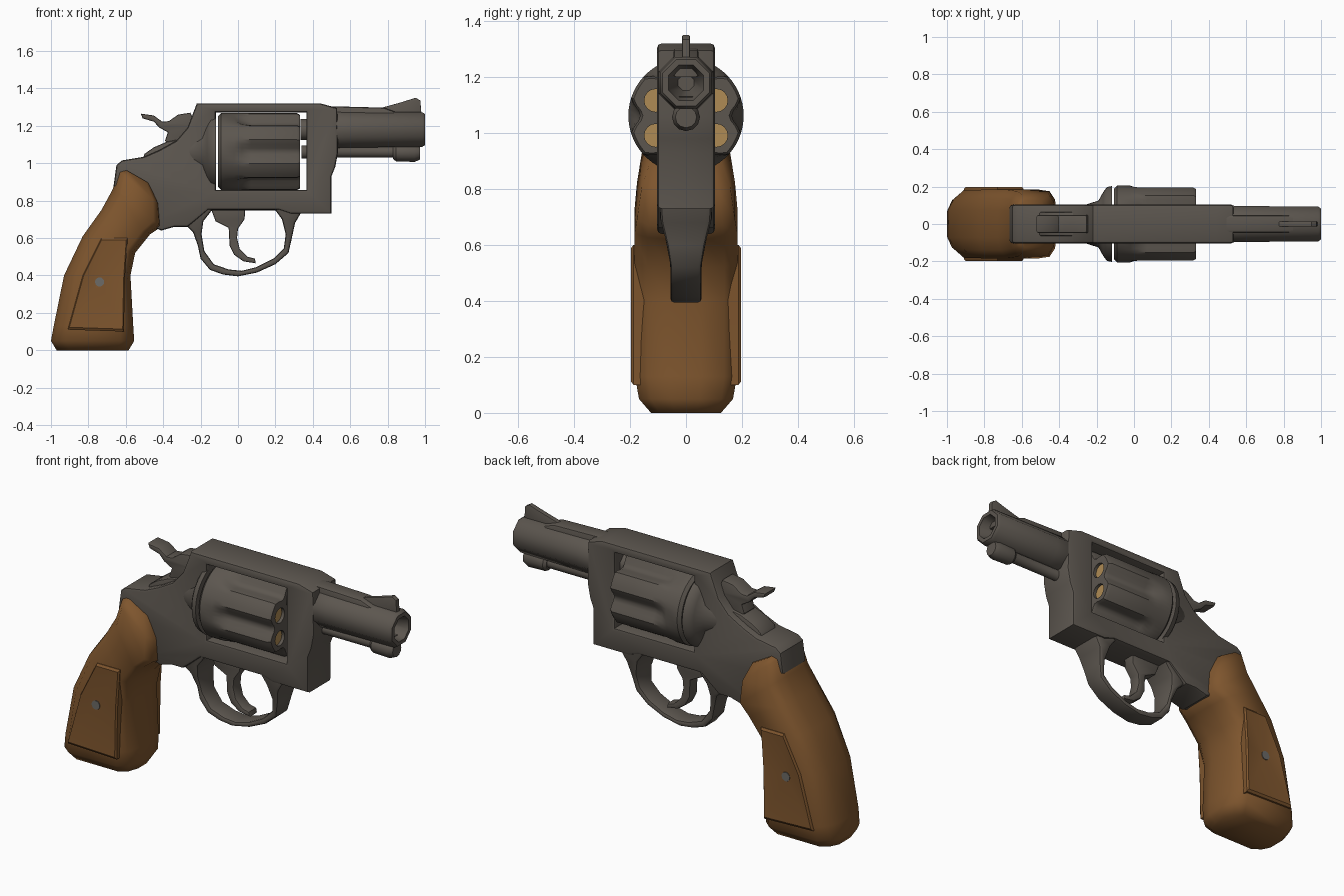
import bpy, bmesh, math
from mathutils import Vector

if "Cube" in bpy.data.objects:
    bpy.data.objects.remove(bpy.data.objects["Cube"])


def material(name, rgb):
    m = bpy.data.materials.new(name)
    m.diffuse_color = (*rgb, 1)
    m.use_nodes = True
    m.node_tree.nodes["Principled BSDF"].inputs["Base Color"].default_value = m.diffuse_color
    return m


METAL = material("gunmetal", (0.107, 0.093, 0.078))
WOOD = material("brown wood", (0.21, 0.092, 0.027))
BRASS = material("brass", (0.43, 0.26, 0.09))
STEEL = material("grey steel", (0.15, 0.145, 0.135))


def add(name, mesh, mats, angle):
    mesh.name = name
    mesh.materials.clear()
    for m in mats:
        mesh.materials.append(m)
    mesh.shade_smooth()
    mesh.set_sharp_from_angle(angle=math.radians(angle))
    ob = bpy.data.objects.new(name, mesh)
    bpy.context.collection.objects.link(ob)
    return ob


def loft(name, rings, mats, angle=35, rule=None):
    """Skin a list of equal rings and cap both ends."""
    bm = bmesh.new()
    vs = [[bm.verts.new(p) for p in r] for r in rings]
    n = len(vs[0])
    for a, b in zip(vs, vs[1:]):
        for i in range(n):
            f = bm.faces.new((a[i], a[(i + 1) % n], b[(i + 1) % n], b[i]))
            if rule:
                f.material_index = rule(i)
    bm.faces.new(vs[0])
    bm.faces.new(vs[-1])
    bmesh.ops.recalc_face_normals(bm, faces=bm.faces)
    me = bpy.data.meshes.new(name)
    bm.to_mesh(me)
    bm.free()
    return add(name, me, mats, angle)


def lathe(name, profile, y, z, mat=METAL, n=24, angle=35, flute=None):
    """Turn (x, radius) points around an axis along x."""
    rings = []
    for j, (x, r) in enumerate(profile):
        ring = []
        for i in range(n):
            a = 2 * math.pi * (i + (0.5 if n == 8 else 0)) / n
            rr = r - (flute[j] * max(0, math.cos(6 * a)) ** 0.8 if flute else 0)
            ring.append((x, y + rr * math.cos(a), z + rr * math.sin(a)))
        rings.append(ring)
    return loft(name, rings, [mat], angle)


def baked(ob):
    dg = bpy.context.evaluated_depsgraph_get()
    return bpy.data.meshes.new_from_object(ob.evaluated_get(dg))


def plate(name, loops, half, bevel, mat=METAL, angle=35):
    """Side-view outline (with optional holes) extruded to +-half with rounded rims."""
    cu = bpy.data.curves.new(name, 'CURVE')
    cu.dimensions = '2D'
    cu.fill_mode = 'BOTH'
    cu.extrude = half - bevel
    cu.bevel_depth = bevel
    cu.bevel_resolution = 1
    cu.offset = -bevel
    for pts in loops:
        sp = cu.splines.new('POLY')
        sp.points.add(len(pts) - 1)
        for p, (x, z) in zip(sp.points, pts):
            p.co = (x, z, 0, 1)
        sp.use_cyclic_u = True
    tmp = bpy.data.objects.new("tmp", cu)
    bpy.context.collection.objects.link(tmp)
    me = baked(tmp)
    bpy.data.objects.remove(tmp)
    for v in me.vertices:
        x, z, d = v.co
        v.co = (x, -d, z)
    bm = bmesh.new()
    bm.from_mesh(me)
    bmesh.ops.remove_doubles(bm, verts=bm.verts, dist=0.0005)
    bmesh.ops.recalc_face_normals(bm, faces=bm.faces)
    bm.to_mesh(me)
    bm.free()
    return add(name, me, [mat], angle)


# Frame with cylinder window
plate("frame", [
    [(-0.22, 1.32), (0.44, 1.32), (0.53, 1.295), (0.535, 1.06), (0.52, 0.98), (0.50, 0.93),
     (0.50, 0.73), (0.28, 0.73), (0.22, 0.75), (-0.16, 0.75), (-0.22, 0.70), (-0.27, 0.66),
     (-0.34, 0.66), (-0.41, 0.64), (-0.48, 0.67), (-0.61, 0.84), (-0.665, 0.88), (-0.65, 0.99),
     (-0.62, 1.015), (-0.50, 1.035), (-0.42, 1.07), (-0.33, 1.12), (-0.27, 1.19)],
    [(-0.118, 1.272), (-0.118, 0.858), (0.365, 0.858), (0.365, 1.272)]], 0.103, 0.015)

# Recoil shield behind the cylinder
AX = 1.062
lathe("recoil_shield", [(-0.27, 0.10), (-0.19, 0.125), (-0.165, 0.17), (-0.145, 0.197),
                        (-0.118, 0.203)], 0, AX, n=32, angle=50)

# Fluted cylinder with drilled chambers and brass rounds
cyl = lathe("cylinder", [(-0.106, 0.19), (-0.09, 0.206), (-0.02, 0.206), (0.02, 0.206), (0.07, 0.206),
                         (0.315, 0.206), (0.332, 0.196)], 0, AX, n=60,
            flute=[0, 0, 0, 0.028, 0.042, 0.042, 0.042])
cutters = []
for k in range(6):
    a = math.radians(30 + 60 * k)
    y, z = 0.125 * math.cos(a), AX - 0.008 + 0.125 * math.sin(a)
    c = lathe("chamber_cutter", [(0.27, 0.041), (0.40, 0.041)], y, z, n=16)
    c.hide_render = True
    mod = cyl.modifiers.new("chamber", 'BOOLEAN')
    mod.operation = 'DIFFERENCE'
    mod.solver = 'EXACT'
    mod.object = c
    cutters.append(c)
    lathe("round_%d" % (k + 1), [(0.25, 0.045), (0.315, 0.045)], y, z, BRASS, 16)
drilled = baked(cyl)
for ob in cutters + [cyl]:
    bpy.data.objects.remove(ob)
add("cylinder", drilled, [METAL], 35)

# Barrel, rib and front sight
lathe("barrel", [(0.335, 0.06), (0.42, 0.06), (0.48, 0.107), (0.60, 0.104), (0.985, 0.1), (1.0, 0.09),
                 (1.0, 0.068), (0.86, 0.03)], 0, 1.18, n=8, angle=50)
plate("barrel_rib", [[(0.48, 1.20), (0.48, 1.305), (0.78, 1.297), (0.84, 1.275), (0.95, 1.262),
                      (0.95, 1.20)]], 0.045, 0.012)
plate("front_sight", [[(0.72, 1.26), (0.78, 1.30), (0.87, 1.325), (0.95, 1.35), (0.975, 1.335),
                       (0.982, 1.25)]], 0.0135, 0.003)

# Ejector rod, lug and crane pin
lathe("ejector_rod", [(0.34, 0.035), (0.45, 0.035), (0.46, 0.03), (0.86, 0.03)], 0, 1.06, n=12)
lathe("ejector_lug", [(0.83, 0.035), (0.845, 0.047), (0.945, 0.05), (0.972, 0.038)], 0, 1.057, n=12)
plate("ejector_bridge", [[(0.86, 1.05), (0.86, 1.13), (0.96, 1.13), (0.96, 1.05)]], 0.03, 0.005)

# Trigger guard, flared where it meets the frame
guard = plate("trigger_guard", [
    [(-0.28, 0.78), (-0.28, 0.67), (-0.24, 0.63), (-0.215, 0.56), (-0.20, 0.49), (-0.15, 0.43),
     (-0.08, 0.405), (0, 0.395), (0.10, 0.415), (0.20, 0.46), (0.27, 0.52), (0.288, 0.60),
     (0.305, 0.68), (0.34, 0.74), (0.34, 0.78)],
    [(-0.14, 0.748), (-0.185, 0.69), (-0.195, 0.62), (-0.18, 0.53), (-0.13, 0.46), (-0.05, 0.432),
     (0.02, 0.425), (0.10, 0.445), (0.19, 0.49), (0.245, 0.545), (0.255, 0.62), (0.235, 0.70),
     (0.20, 0.748)]], 0.055, 0.012)
for v in guard.data.vertices:
    v.co.y *= 1 + 0.7 * min(1, max(0, (v.co.z - 0.55) / 0.15))

# Trigger
plate("trigger", [[(-0.15, 0.77), (-0.12, 0.69), (-0.05, 0.655), (-0.045, 0.56), (-0.02, 0.51),
                   (0.03, 0.475), (0.095, 0.465), (0.09, 0.49), (0.05, 0.50), (0.01, 0.54),
                   (-0.005, 0.60), (0, 0.65), (0.035, 0.70), (0.04, 0.77)]], 0.035, 0.008)

# Hammer and its slot housing
plate("hammer", [[(-0.52, 1.265), (-0.45, 1.255), (-0.405, 1.222), (-0.37, 1.225), (-0.32, 1.26),
                  (-0.255, 1.27), (-0.22, 1.20), (-0.28, 1.08), (-0.36, 1.08), (-0.39, 1.12),
                  (-0.375, 1.165), (-0.42, 1.19), (-0.45, 1.222), (-0.51, 1.24)]], 0.048, 0.008)
plate("hammer_housing", [[(-0.51, 1.02), (-0.50, 1.05), (-0.45, 1.085), (-0.38, 1.115), (-0.30, 1.13),
                          (-0.30, 1.04)]], 0.065, 0.01)

# Wooden grip with a steel front strap: back x, z, front x, z, half width
sections = [(-0.97, 0.0, -0.585, 0.0, 0.125), (-1.0, 0.05, -0.555, 0.05, 0.168),
            (-0.985, 0.13, -0.56, 0.13, 0.182), (-0.93, 0.40, -0.575, 0.40, 0.182),
            (-0.83, 0.61, -0.55, 0.52, 0.184), (-0.73, 0.75, -0.47, 0.62, 0.184),
            (-0.67, 0.86, -0.41, 0.66, 0.175), (-0.64, 0.96, -0.42, 0.78, 0.158),
            (-0.61, 0.97, -0.47, 0.89, 0.125)]
half_ring = [(0, 0.4), (0.06, 0.75), (0.18, 1), (0.84, 1), (0.95, 0.75), (1, 0.3)]
ring = half_ring + [(t, -w) for t, w in reversed(half_ring)]
loft("grip", [[(bx + (fx - bx) * t, hw * w, bz + (fz - bz) * t) for t, w in ring]
              for bx, bz, fx, fz, hw in sections],
     [WOOD, STEEL], 60, lambda i: 1 if i == 5 else 0)

# Raised grip panels, dented towards the screw
corners = [(-0.91, 0.11), (-0.61, 0.10), (-0.605, 0.38), (-0.59, 0.60), (-0.73, 0.60), (-0.83, 0.40)]
mid = Vector((-0.74, 0.365))
for side, label in ((-1, "front"), (1, "back")):
    bm = bmesh.new()
    rows = []
    for d, s in ((0.14, 1.0), (0.188, 1.0), (0.197, 0.95)):
        pts = [mid + (Vector(c) - mid) * s for c in corners]
        rows.append([bm.verts.new((p.x, side * d, p.y)) for p in pts])
    centre = bm.verts.new((mid.x, side * 0.18, mid.y))
    for i in range(6):
        j = (i + 1) % 6
        for a, b in zip(rows, rows[1:]):
            bm.faces.new((a[i], a[j], b[j], b[i]))
        bm.faces.new((rows[2][i], rows[2][j], centre))
    bm.faces.new(rows[0])
    bmesh.ops.recalc_face_normals(bm, faces=bm.faces)
    me = bpy.data.meshes.new("panel")
    bm.to_mesh(me)
    bm.free()
    add(label + "_grip_panel", me, [WOOD], 30)

# Grip screw through both panels
loft("grip_screw", [[(mid.x + 0.025 * math.cos(k * math.pi / 6), y, mid.y + 0.025 * math.sin(k * math.pi / 6))
                     for k in range(12)] for y in (-0.187, 0.187)], [STEEL])
